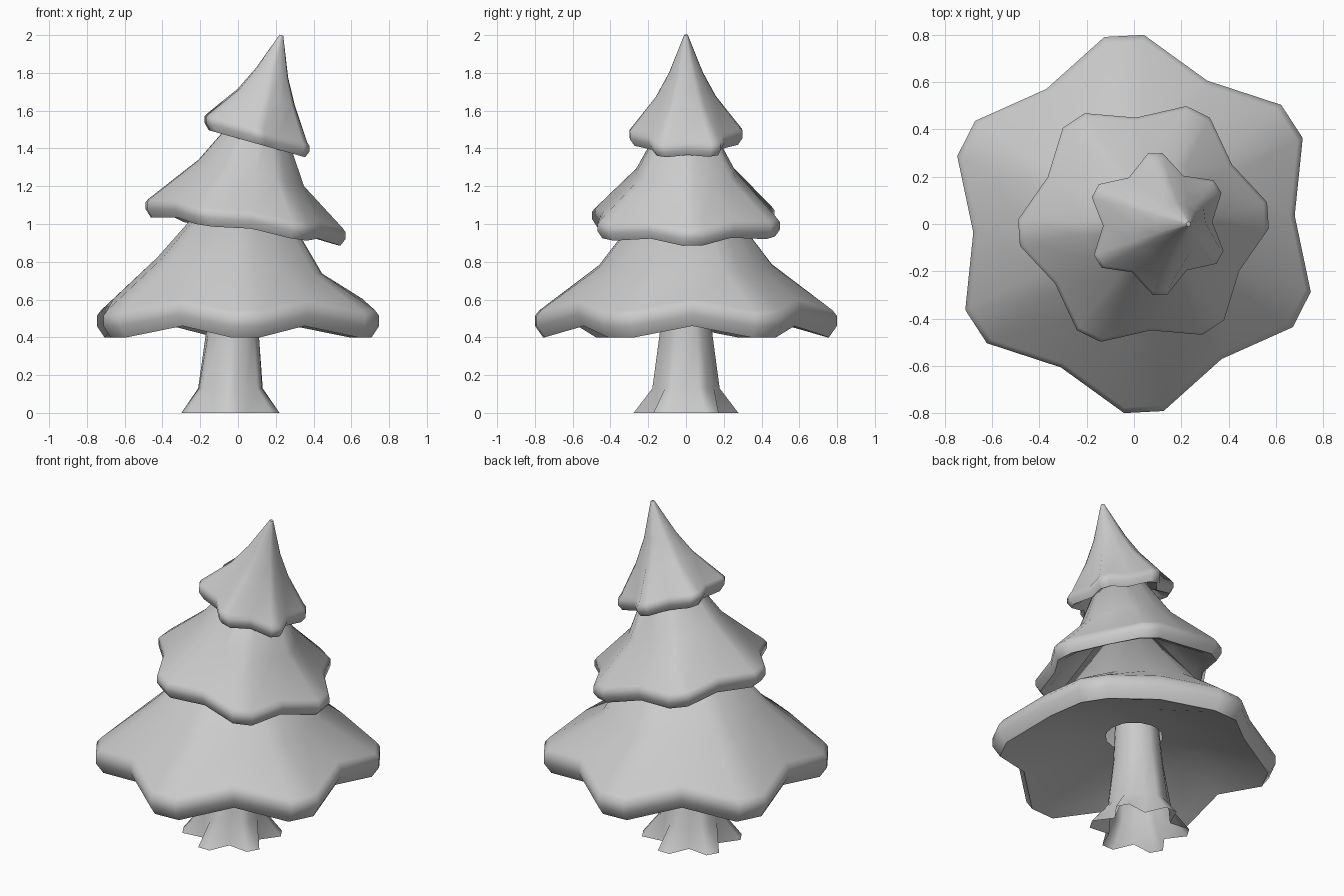
import bpy
import bmesh
from math import cos, sin, radians

cube = bpy.data.objects.get("Cube")
if cube:
    bpy.data.objects.remove(cube, do_unlink=True)

grey = bpy.data.materials.new("plain grey")
grey.use_nodes = True
grey.diffuse_color = (0.6, 0.6, 0.6, 1)
grey.node_tree.nodes["Principled BSDF"].inputs["Base Color"].default_value = grey.diffuse_color


def lobed_ring(radius, height, centre_x, valley=1, tilt=0, lift=0, turn=0, spread=6):
    """Six blunt lobes, each with two tip points and one raised valley."""
    points = []
    for lobe in range(6):
        middle = turn + 60 * lobe
        for angle, reach, rise in ((middle - spread, radius, 0),
                                   (middle + spread, radius, 0),
                                   (middle + 30, radius * valley, lift)):
            x = reach * cos(radians(angle))
            y = reach * sin(radians(angle))
            points.append((centre_x + x, y, height + tilt * x + rise))
    return points


def loft(name, rings):
    """Bridge the rings in order, close the last one and shade smoothly."""
    bm = bmesh.new()
    loops = [[bm.verts.new(point) for point in ring] for ring in rings]
    for lower, upper in zip(loops, loops[1:]):
        for i in range(len(lower)):
            bm.faces.new((lower[i - 1], lower[i], upper[i], upper[i - 1]))
    bm.faces.new(loops[-1])
    bmesh.ops.recalc_face_normals(bm, faces=bm.faces)
    mesh = bpy.data.meshes.new(name)
    bm.to_mesh(mesh)
    bm.free()
    mesh.materials.append(grey)
    obj = bpy.data.objects.new(name, mesh)
    bpy.context.collection.objects.link(obj)
    bpy.ops.object.select_all(action='DESELECT')
    obj.select_set(True)
    bpy.context.view_layer.objects.active = obj
    bpy.ops.object.shade_smooth_by_angle(angle=radians(60))


def branches(name, turn, radius, height, centre_x, valley, lift, tilt, rim, hollow,
             cone_tilt, cone):
    """Hollow underside, rolled rim of the given thickness, then the outer cone."""
    rings = [
        lobed_ring(radius / 5, height + hollow, centre_x, tilt=tilt, turn=turn),
        lobed_ring(radius / 2, height + hollow * 0.7, centre_x, 0.95, tilt, turn=turn),
    ]
    # Inner lip, bottom edge, outer wall and rounded crest of the rim
    for inset, rise in ((2, -0.5), (0.7, -1), (0, 0), (0, 0.9), (0.4, 1.4)):
        rings.append(lobed_ring(radius - inset * rim, height + rise * rim, centre_x,
                                valley, tilt, lift, turn))
    for cone_radius, cone_height, cone_x in cone:
        rings.append(lobed_ring(cone_radius, cone_height, cone_x, 0.95, cone_tilt, turn=turn))
    loft(name, rings)


# Three tiers of branches, leaning more towards the top
branches("lower_branches", turn=33, radius=0.8, height=0.46, centre_x=0, valley=0.85,
         lift=0.06, tilt=0, rim=0.06, hollow=0.12, cone_tilt=-0.1,
         cone=[(0.46, 0.78, 0.01), (0.14, 1.2, 0.05)])
branches("middle_branches", turn=4, radius=0.53, height=1, centre_x=0.04, valley=0.85,
         lift=0.02, tilt=-0.15, rim=0.04, hollow=0.2, cone_tilt=-0.25,
         cone=[(0.28, 1.27, 0.07), (0.12, 1.55, 0.12)])
branches("top_branches", turn=92, radius=0.3, height=1.46, centre_x=0.1, valley=0.77,
         lift=0, tilt=-0.28, rim=0.035, hollow=0.12, cone_tilt=-0.3,
         cone=[(0.16, 1.67, 0.15), (0.09, 1.8, 0.18), (0.01, 2, 0.23)])

# Trunk with six flared roots, running up into the branches
loft("trunk", [
    lobed_ring(0.28, 0, -0.04, valley=0.65, turn=30, spread=8),
    lobed_ring(0.18, 0.13, -0.04, valley=0.95, turn=30, spread=8),
    lobed_ring(0.14, 0.42, -0.03, turn=30),
    lobed_ring(0.12, 0.7, -0.02, turn=30),
])
